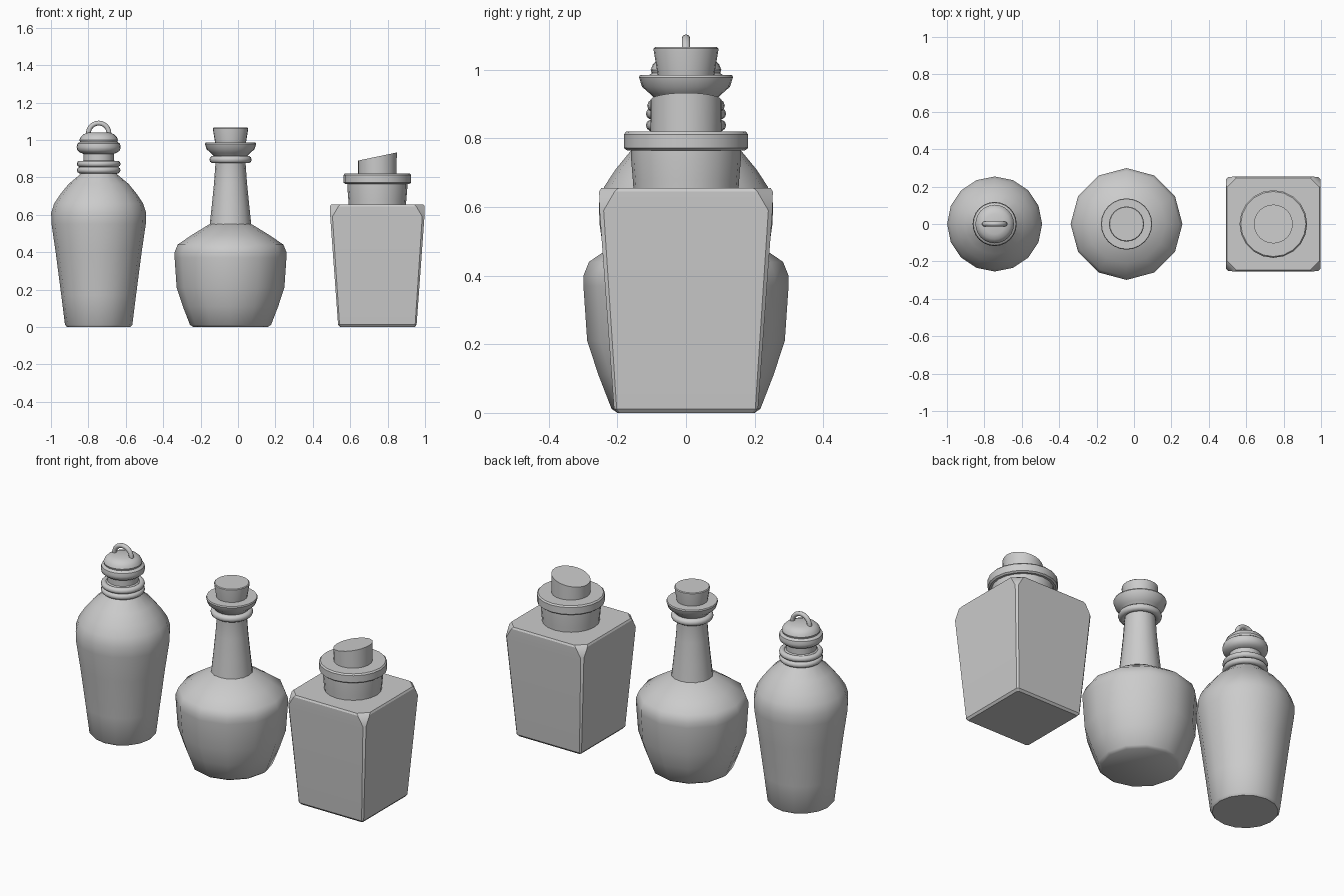
import bpy, bmesh, math

if "Cube" in bpy.data.objects:
    bpy.data.objects.remove(bpy.data.objects["Cube"])

grey = bpy.data.materials.new("plain_grey")
grey.diffuse_color = (0.6, 0.6, 0.6, 1)
grey.use_nodes = True
grey.node_tree.nodes["Principled BSDF"].inputs["Base Color"].default_value = grey.diffuse_color


def finish(name, bm, angle=38):
    bmesh.ops.recalc_face_normals(bm, faces=bm.faces)
    me = bpy.data.meshes.new(name)
    bm.to_mesh(me)
    bm.free()
    me.materials.append(grey)
    ob = bpy.data.objects.new(name, me)
    bpy.context.collection.objects.link(ob)
    bpy.ops.object.select_all(action='DESELECT')
    ob.select_set(True)
    bpy.context.view_layer.objects.active = ob
    bpy.ops.object.shade_smooth_by_angle(angle=math.radians(angle))
    return ob


def loft(name, sections, angle=38):
    """Skin closed sections from bottom to top and cap both ends."""
    bm = bmesh.new()
    rings = [[bm.verts.new(p) for p in s] for s in sections]
    n = len(rings[0])
    for a, b in zip(rings, rings[1:]):
        for i in range(n):
            j = (i + 1) % n
            bm.faces.new((a[i], a[j], b[j], b[i]))
    bm.faces.new(rings[0])
    bm.faces.new(rings[-1])
    return finish(name, bm, angle)


def turned(name, cx, profile, sides, slope=0.0):
    """Lathe a (radius, z) profile; slope tilts the top cap along x."""
    secs = []
    for k, (r, z) in enumerate(profile):
        s = slope if k == len(profile) - 1 else 0
        ring = []
        for i in range(sides):
            a = 2 * math.pi * i / sides
            x = r * math.cos(a)
            ring.append((cx + x, r * math.sin(a), z + s * x))
        secs.append(ring)
    return loft(name, secs)


def torus(name, cx, z, major, minor, upright=False, sides=24):
    bm = bmesh.new()
    m = 10
    grid = []
    for i in range(sides):
        a = 2 * math.pi * i / sides
        row = []
        for j in range(m):
            b = 2 * math.pi * j / m
            r, h = major + minor * math.cos(b), minor * math.sin(b)
            u, v = r * math.cos(a), r * math.sin(a)
            row.append(bm.verts.new((cx + u, h, z + v) if upright else (cx + u, v, z + h)))
        grid.append(row)
    for i in range(sides):
        for j in range(m):
            p, q = grid[i], grid[(i + 1) % sides]
            bm.faces.new((p[j], q[j], q[(j + 1) % m], p[(j + 1) % m]))
    return finish(name, bm, 60)


# Tall tapered bottle with ringed neck and domed stopper
X1 = -0.745
turned("tall_bottle_body", X1, [
    (0.17, 0.0), (0.18, 0.012), (0.2, 0.17), (0.23, 0.4), (0.252, 0.55), (0.254, 0.61),
    (0.238, 0.66), (0.205, 0.71), (0.16, 0.765), (0.1, 0.815), (0.085, 0.835)], 16)
turned("tall_bottle_neck", X1, [(0.095, 0.81), (0.095, 0.88), (0.082, 0.89), (0.082, 0.95)], 24)
for i, z in enumerate((0.838, 0.872)):
    torus(f"tall_bottle_neck_ring_{i + 1}", X1, z, 0.1, 0.017)
turned("tall_bottle_stopper", X1, [
    (0.08, 0.925), (0.1, 0.933), (0.114, 0.945), (0.118, 0.962), (0.114, 0.98),
    (0.1, 0.99), (0.103, 1.0), (0.097, 1.015), (0.082, 1.03), (0.055, 1.04)], 24)
torus("stopper_loop", X1, 1.035, 0.055, 0.013, True)

# Round flask with long neck
X2 = -0.04
turned("flask_body", X2, [
    (0.2, 0.0), (0.217, 0.012), (0.255, 0.11), (0.288, 0.21), (0.299, 0.37), (0.299, 0.4),
    (0.283, 0.44), (0.21, 0.49), (0.112, 0.55)], 12)
turned("flask_neck", X2, [(0.112, 0.54), (0.1, 0.65), (0.088, 0.77), (0.08, 0.885), (0.09, 0.95)], 16)
torus("flask_neck_ring", X2, 0.895, 0.093, 0.02)
turned("flask_lip", X2, [
    (0.09, 0.915), (0.105, 0.93), (0.128, 0.95), (0.137, 0.978), (0.134, 0.985), (0.09, 0.985)], 24)
turned("flask_cork", X2, [(0.08, 0.97), (0.094, 1.055), (0.094, 1.062), (0.09, 1.066)], 24)

# Square tapered bottle with cut top corners
X3 = 0.745


def square(h, c, z):
    pts = [(h, -h + c), (h, h - c), (h - c, h), (-h + c, h),
           (-h, h - c), (-h, -h + c), (-h + c, -h), (h - c, -h)]
    return [(X3 + x, y, z) for x, y in pts]


loft("square_bottle_body", [
    square(0.2, 0.008, 0.0), square(0.21, 0.008, 0.012), square(0.252, 0.012, 0.59),
    square(0.253, 0.045, 0.645), square(0.247, 0.05, 0.655)], 30)
turned("square_bottle_neck", X3, [(0.153, 0.65), (0.155, 0.68), (0.16, 0.74), (0.16, 0.77)], 20)
turned("square_bottle_collar", X3, [
    (0.172, 0.765), (0.181, 0.772), (0.181, 0.812), (0.174, 0.82), (0.1, 0.82)], 20)
turned("square_bottle_cork", X3, [(0.103, 0.81), (0.104, 0.911)], 24, slope=0.21)
